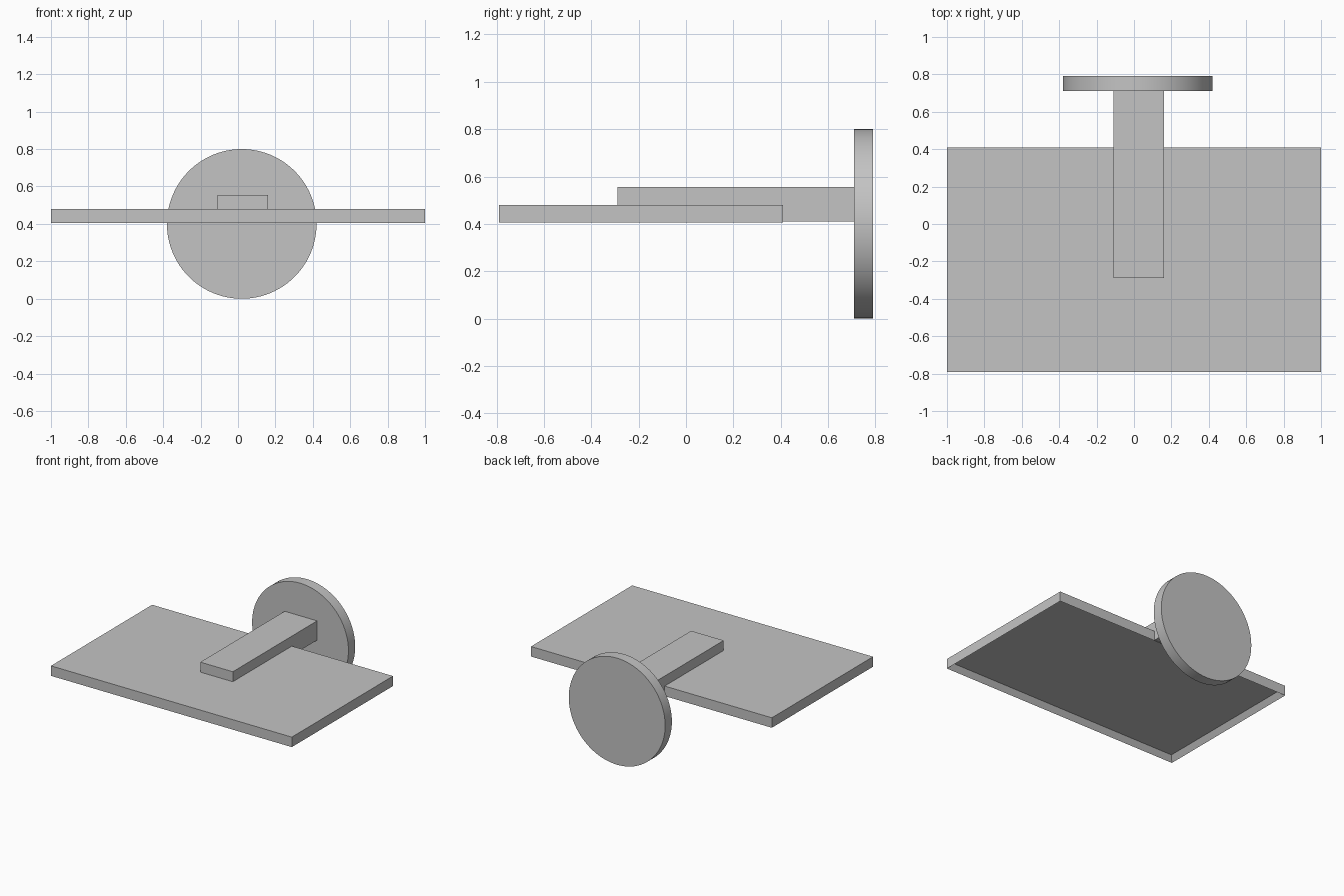
import bpy, bmesh, math
from mathutils import Matrix, Vector

cube = bpy.data.objects.get("Cube")
if cube:
    bpy.data.objects.remove(cube, do_unlink=True)

grey = bpy.data.materials.new("light grey")
grey.use_nodes = True
colour = (0.55, 0.55, 0.55, 1)
grey.diffuse_color = colour
grey.node_tree.nodes["Principled BSDF"].inputs["Base Color"].default_value = colour


def add_object(name, bm):
    bmesh.ops.recalc_face_normals(bm, faces=bm.faces)
    mesh = bpy.data.meshes.new(name)
    bm.to_mesh(mesh)
    bm.free()
    mesh.materials.append(grey)
    obj = bpy.data.objects.new(name, mesh)
    bpy.context.collection.objects.link(obj)
    return obj


def box(low, high):
    bm = bmesh.new()
    low, high = Vector(low), Vector(high)
    size = Matrix.Diagonal((*(high - low), 1))
    bmesh.ops.create_cube(bm, size=1, matrix=Matrix.Translation((low + high) / 2) @ size)
    return bm


# Flat tray, open underneath with a thin rim
RIM, DEPTH = 0.04, 0.04
bm = box((-1, -0.79, 0.405), (1, 0.41, 0.48))
bottom = min(bm.faces, key=lambda f: f.calc_center_median().z)
bmesh.ops.inset_region(bm, faces=[bottom], thickness=RIM)
for v in bottom.verts:
    v.co.z += DEPTH
add_object("tray", bm)

# Arm: lies on the tray, drops deeper behind its back edge
bm = bmesh.new()
profile = [(-0.29, 0.46), (0.4, 0.46), (0.4, 0.41), (0.715, 0.41), (0.715, 0.555), (-0.29, 0.555)]
side = bm.faces.new([bm.verts.new((-0.11, y, z)) for y, z in profile])
grown = bmesh.ops.extrude_face_region(bm, geom=[side])["geom"]
bmesh.ops.translate(bm, vec=(0.27, 0, 0), verts=[g for g in grown if isinstance(g, bmesh.types.BMVert)])
add_object("arm", bm)

# Upright disc at the back end of the arm
bm = bmesh.new()
place = Matrix.Translation((0.02, 0.75, 0.4)) @ Matrix.Rotation(math.pi / 2, 4, "X")
bmesh.ops.create_cone(bm, cap_ends=True, segments=96, radius1=0.4, radius2=0.4, depth=0.08, matrix=place)
disc = add_object("disc", bm)
bpy.ops.object.select_all(action="DESELECT")
disc.select_set(True)
bpy.context.view_layer.objects.active = disc
bpy.ops.object.shade_smooth_by_angle(angle=math.radians(30))
